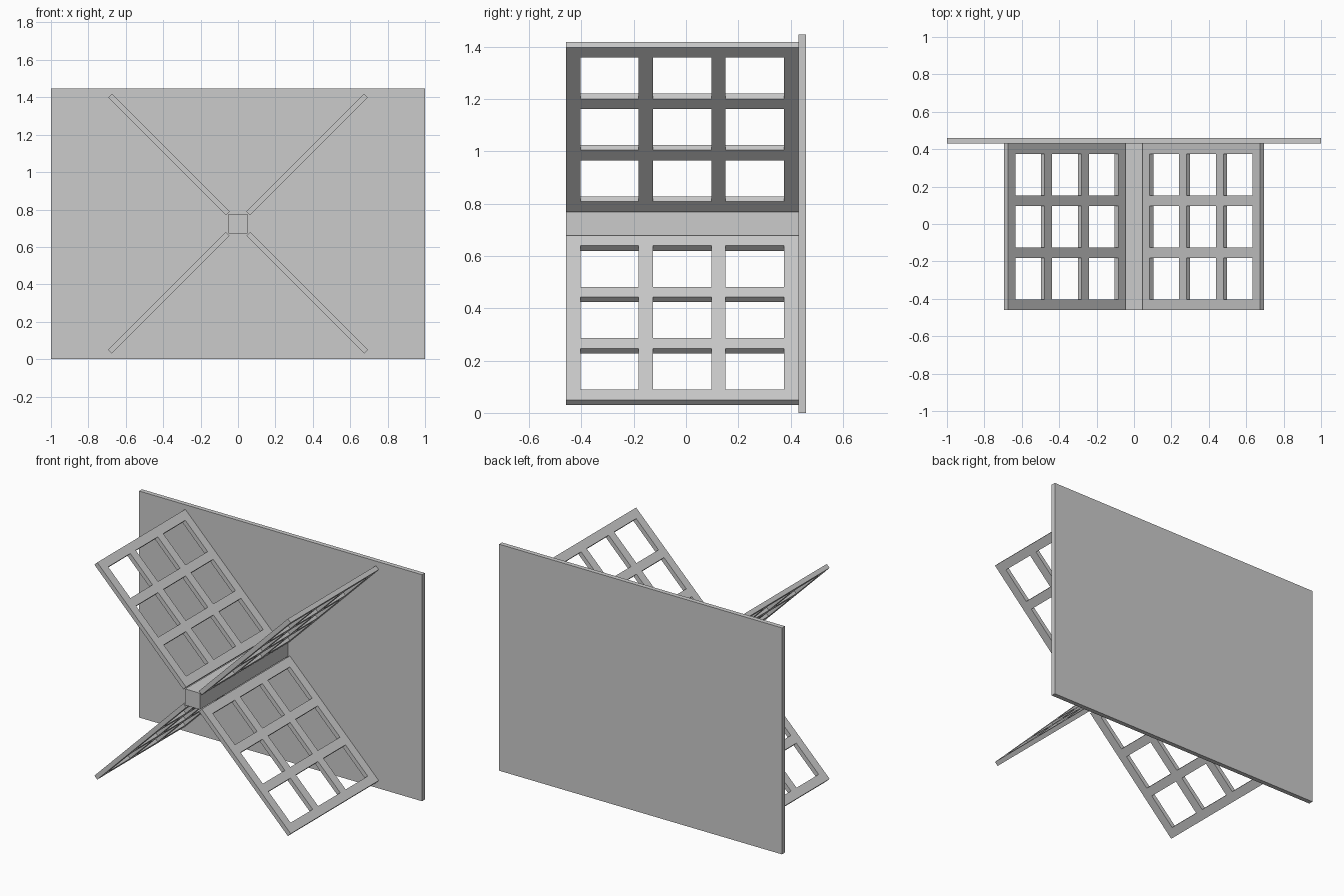
import bpy, bmesh, math
from mathutils import Matrix, Vector

cube = bpy.data.objects.get("Cube")
if cube:
    bpy.data.objects.remove(cube, do_unlink=True)

grey = bpy.data.materials.new("light grey")
grey.use_nodes = True
colour = (0.6, 0.6, 0.6, 1)
grey.diffuse_color = colour
grey.node_tree.nodes["Principled BSDF"].inputs["Base Color"].default_value = colour

HUB_Z = 0.724             # height of the axle
Y0, Y1 = -0.459, 0.43     # front and back ends of axle and blades
BORDER, OPENING = 0.055, 0.2225
R0 = 0.078                # distance from axle centre to blade
THICK = 0.0283


def finish(name, bm):
    bmesh.ops.recalc_face_normals(bm, faces=bm.faces)
    mesh = bpy.data.meshes.new(name)
    bm.to_mesh(mesh)
    bm.free()
    mesh.materials.append(grey)
    ob = bpy.data.objects.new(name, mesh)
    bpy.context.collection.objects.link(ob)
    return ob


def box(name, lo, hi):
    bm = bmesh.new()
    lo, hi = Vector(lo), Vector(hi)
    size = Matrix.Diagonal((*(hi - lo), 1))
    bmesh.ops.create_cube(bm, size=1, matrix=Matrix.Translation((lo + hi) / 2) @ size)
    return finish(name, bm)


def lattice_blade(name, angle):
    """Square frame with 3 x 3 openings, radiating from the axle."""
    lines = [0]
    for i in range(7):
        lines.append(lines[-1] + (OPENING if i % 2 else BORDER))
    scale = (Y1 - Y0) / lines[-1]
    lines = [v * scale for v in lines]
    bm = bmesh.new()
    grid = [[bm.verts.new((R0 + u, Y0 + v, -THICK / 2)) for v in lines] for u in lines]
    for i in range(7):
        for j in range(7):
            if not (i % 2 and j % 2):
                bm.faces.new((grid[i][j], grid[i + 1][j], grid[i + 1][j + 1], grid[i][j + 1]))
    # Thicken the flat lattice
    out = bmesh.ops.extrude_face_region(bm, geom=bm.faces[:], use_keep_orig=True)
    top = [g for g in out["geom"] if isinstance(g, bmesh.types.BMVert)]
    bmesh.ops.translate(bm, verts=top, vec=(0, 0, THICK))
    # Merge coplanar cells into clean faces
    bmesh.ops.recalc_face_normals(bm, faces=bm.faces)
    ob = finish(name, bm)
    ob.location.z = HUB_Z
    ob.rotation_euler.y = -math.radians(angle)
    return ob


# Back wall and axle
box("back_panel", (-1, Y1, 0), (1, 0.459, 1.447))
box("axle", (-0.052, Y0, HUB_Z - 0.052), (0.052, Y1, HUB_Z + 0.052))

# Four diagonal blades
for name, angle in (("upper_left_blade", 45), ("upper_right_blade", 135),
                    ("lower_right_blade", 225), ("lower_left_blade", 315)):
    lattice_blade(name, angle)
